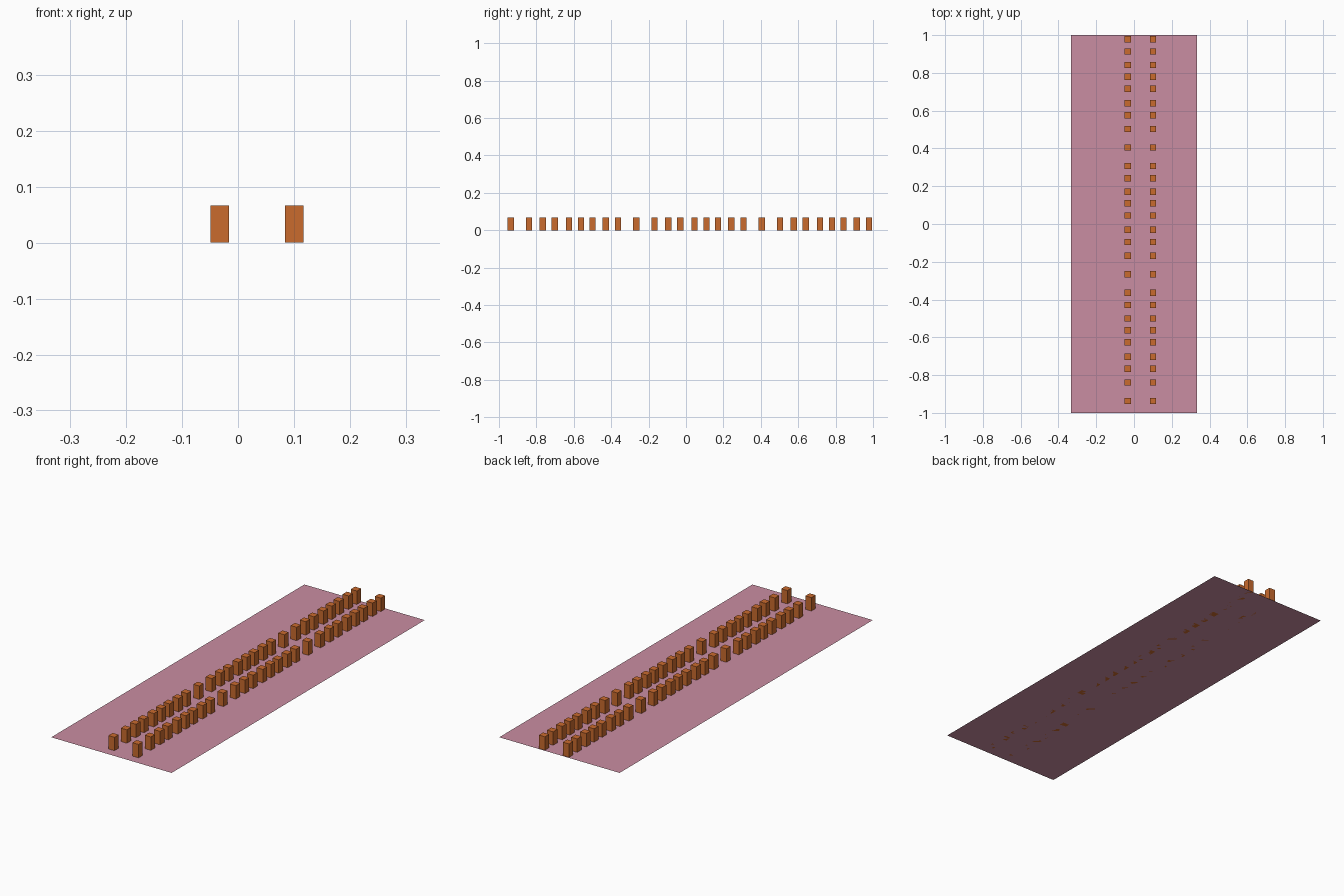
import bpy, bmesh
from mathutils import Matrix

if "Cube" in bpy.data.objects:
    bpy.data.objects.remove(bpy.data.objects["Cube"])


def material(name, rgb):
    m = bpy.data.materials.new(name)
    m.diffuse_color = (*rgb, 1)
    m.use_nodes = True
    m.node_tree.nodes["Principled BSDF"].inputs["Base Color"].default_value = m.diffuse_color
    return m


def add_object(name, bm, mat):
    me = bpy.data.meshes.new(name)
    bm.to_mesh(me)
    bm.free()
    me.materials.append(mat)
    ob = bpy.data.objects.new(name, me)
    bpy.context.collection.objects.link(ob)
    return ob


pink = material("dusty pink", (0.59, 0.27, 0.365))
orange = material("burnt orange", (0.59, 0.145, 0.027))

# Flat single-sided base sheet
bm = bmesh.new()
bmesh.ops.create_grid(bm, x_segments=1, y_segments=1, size=1,
                      matrix=Matrix.Diagonal((0.333, 1, 1, 1)))
add_object("base_sheet", bm, pink)

# Two rows of upright blocks: an uneven nine-block pattern, repeated three times
WIDTH, HEIGHT = 0.0335, 0.067
START, PERIOD = -0.937, 0.671
PATTERN = (0, 0.098, 0.1705, 0.235, 0.311, 0.375, 0.4365, 0.508, 0.573)
for name, x in (("left_block_row", -0.0325), ("right_block_row", 0.1005)):
    bm = bmesh.new()
    for group in range(3):
        for offset in PATTERN:
            y = START + group * PERIOD + offset
            bmesh.ops.create_cube(
                bm, size=1,
                matrix=Matrix.Translation((x, y, HEIGHT / 2))
                @ Matrix.Diagonal((WIDTH, WIDTH, HEIGHT, 1)))
    add_object(name, bm, orange)
